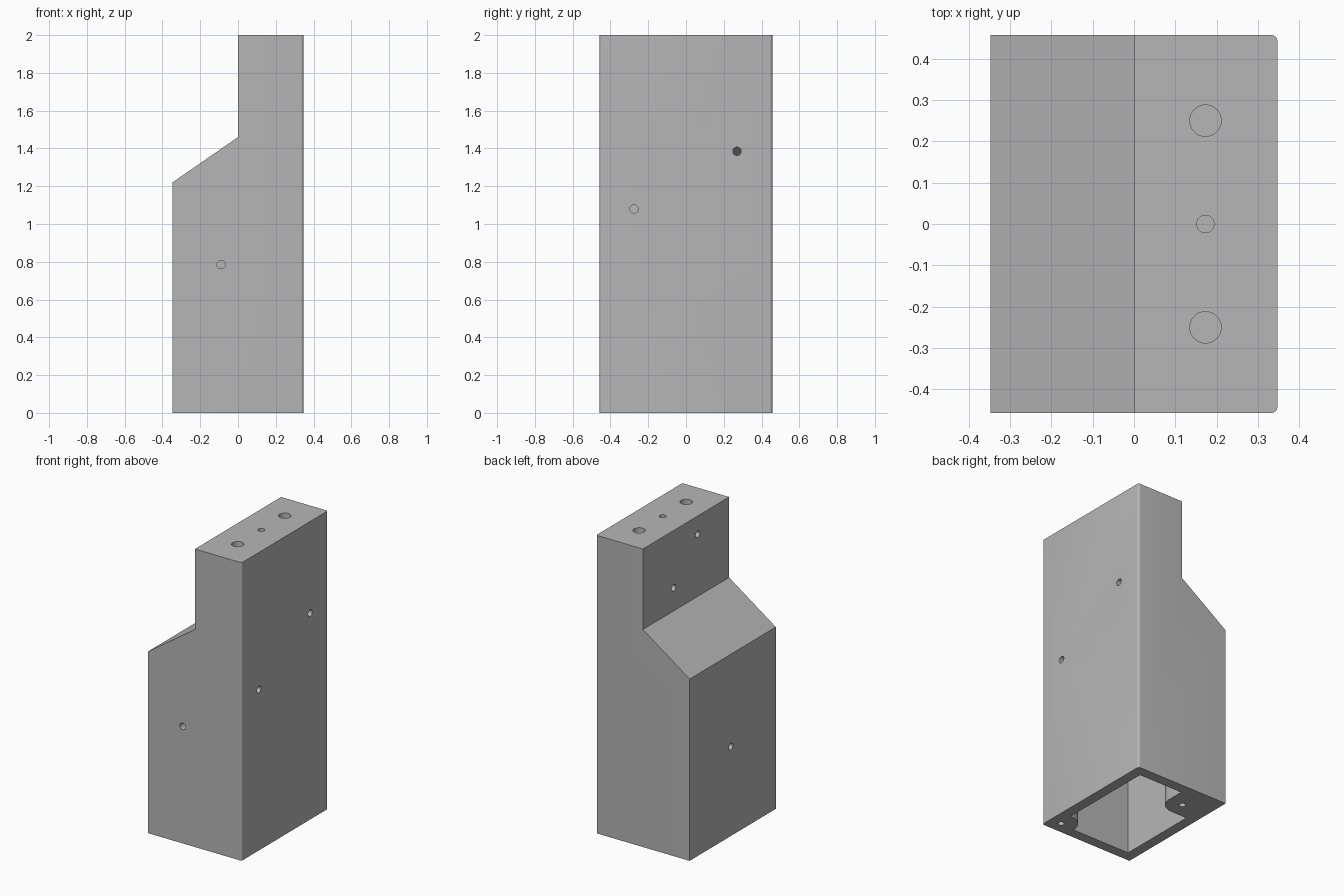
import bpy, bmesh, math
from mathutils import Vector

cube = bpy.data.objects.get("Cube")
if cube:
    bpy.data.objects.remove(cube, do_unlink=True)

HX, HY, TOP, WALL = 0.347, 0.457, 2.0, 0.07
SHOULDER, STEP = 1.22, 1.46

grey = bpy.data.materials.new("plain grey")
grey.use_nodes = True
grey.diffuse_color = (0.47, 0.47, 0.47, 1)
grey.node_tree.nodes["Principled BSDF"].inputs["Base Color"].default_value = grey.diffuse_color


def make_object(name, bm):
    bmesh.ops.recalc_face_normals(bm, faces=bm.faces)
    mesh = bpy.data.meshes.new(name)
    bm.to_mesh(mesh)
    bm.free()
    mesh.materials.append(grey)
    obj = bpy.data.objects.new(name, mesh)
    bpy.context.collection.objects.link(obj)
    return obj


def prism(points, sweep):
    """Extrude a closed outline along a vector."""
    bm = bmesh.new()
    face = bm.faces.new([bm.verts.new(p) for p in points])
    ext = bmesh.ops.extrude_face_region(bm, geom=[face])
    verts = [g for g in ext["geom"] if isinstance(g, bmesh.types.BMVert)]
    bmesh.ops.translate(bm, verts=verts, vec=sweep)
    return bm


def cut(target, tool):
    """Subtract the tool from the target, then discard it."""
    mod = target.modifiers.new("cut", 'BOOLEAN')
    mod.operation, mod.solver, mod.object = 'DIFFERENCE', 'EXACT', tool
    bpy.context.view_layer.objects.active = target
    bpy.ops.object.modifier_apply(modifier=mod.name)
    bpy.data.objects.remove(tool, do_unlink=True)


def drill(target, mouth, direction, radius, depth):
    """Drill a flat-bottomed bore inward from a point on the surface."""
    d = Vector(direction)
    bm = bmesh.new()
    bmesh.ops.create_cone(bm, cap_ends=True, segments=32, radius1=radius,
                          radius2=radius, depth=depth * 2)
    bmesh.ops.rotate(bm, verts=bm.verts, matrix=d.to_track_quat('Z', 'Y').to_matrix())
    bmesh.ops.translate(bm, verts=bm.verts, vec=mouth)
    cut(target, make_object("bore_cutter", bm))


# Stepped housing with two rounded upright edges
outline = [(-HX, 0), (HX, 0), (HX, TOP), (0, TOP), (0, STEP), (-HX, SHOULDER)]
bm = prism([(x, -HY, z) for x, z in outline], (0, 2 * HY, 0))
edges = [e for e in bm.edges
         if all(v.co.x > HX - 0.001 for v in e.verts)
         and abs(e.verts[0].co.z - e.verts[1].co.z) > 1]
bmesh.ops.bevel(bm, geom=edges, offset=0.014, segments=5, profile=0.5, affect='EDGES')
housing = make_object("housing", bm)

# Hollow interior, open underneath
inner_x, inner_y = HX - WALL, HY - WALL
inner = [(-inner_x, -0.1), (inner_x, -0.1), (inner_x, TOP - 0.15), (WALL, TOP - 0.15),
         (WALL, STEP - 0.04), (-inner_x, SHOULDER - 0.04)]
cavity = make_object("cavity_cutter", prism([(x, -inner_y, z) for x, z in inner],
                                            (0, 2 * inner_y, 0)))

# Screw bosses left standing in two opposite corners
bosses = [(0.265, -0.378, -1, 1), (-0.156, 0.272, 1, -1)]
BOSS_R = 0.105
for cx, cy, dx, dy in bosses:
    arc = [(cx + dx * BOSS_R * math.cos(a), cy + dy * BOSS_R * math.sin(a))
           for a in (math.pi / 2 * i / 10 for i in range(11))]
    shape = [(-dx, -dy), (cx + dx * BOSS_R, -dy)] + arc + [(-dx, cy + dy * BOSS_R)]
    cut(cavity, make_object("boss_shape", prism([(x, y, -0.2) for x, y in shape],
                                                (0, 0, 0.55))))
cut(housing, cavity)
for cx, cy, dx, dy in bosses:
    drill(housing, (cx, cy, 0), (0, 0, 1), 0.02, 0.15)

# Sockets in the top
for y, radius in ((-0.25, 0.038), (0, 0.021), (0.25, 0.038)):
    drill(housing, (0.173, y, TOP), (0, 0, 1), radius, 0.08)

# Small holes through the side walls
SIDE_R = 0.022
drill(housing, (-0.09, -HY, 0.785), (0, 1, 0), SIDE_R, 0.1)
side_holes = [(HX, -0.275, 1.08), (HX, 0.27, 1.385),
              (0, 0.13, 1.615), (0, -0.125, 1.877), (-HX, 0.02, 0.6)]
for mouth in side_holes:
    drill(housing, mouth, (1, 0, 0), SIDE_R, 0.1)

# Smooth the bores and rounded edges, keep the corners crisp
bpy.ops.object.select_all(action='DESELECT')
housing.select_set(True)
bpy.context.view_layer.objects.active = housing
bpy.ops.object.shade_smooth_by_angle(angle=math.radians(30))
